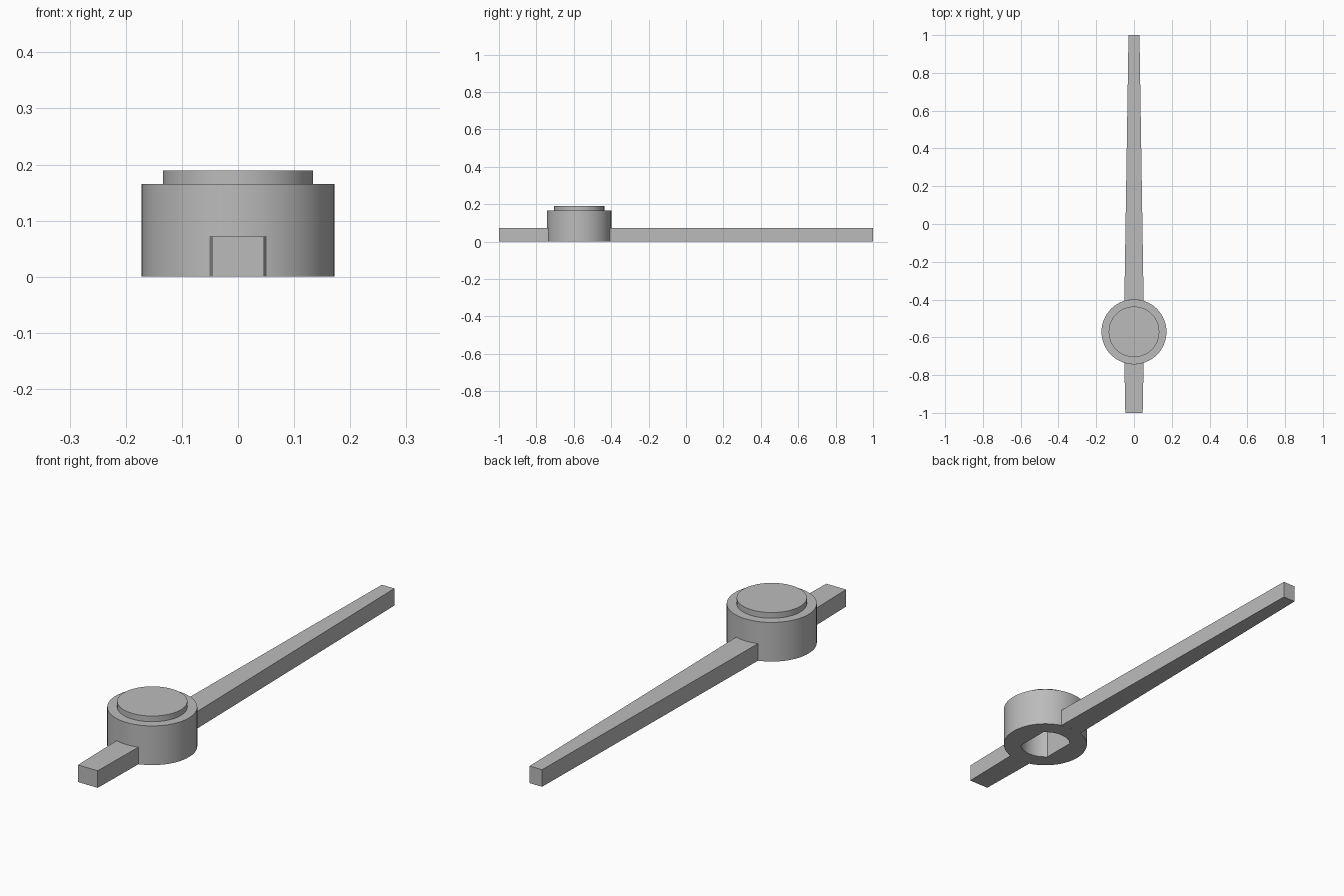
import bpy, bmesh, math

cube = bpy.data.objects.get("Cube")
if cube:
    bpy.data.objects.remove(cube, do_unlink=True)

HUB_Y, HUB_R, HUB_H = -0.571, 0.172, 0.165
ARM_H = 0.072
SIDES = 64

grey = bpy.data.materials.new("plain_grey")
grey.use_nodes = True
grey.diffuse_color = (0.5, 0.5, 0.5, 1)
grey.node_tree.nodes["Principled BSDF"].inputs["Base Color"].default_value = (0.5, 0.5, 0.5, 1)


def finish(name, bm):
    bmesh.ops.recalc_face_normals(bm, faces=bm.faces)
    mesh = bpy.data.meshes.new(name)
    bm.to_mesh(mesh)
    bm.free()
    mesh.materials.append(grey)
    obj = bpy.data.objects.new(name, mesh)
    bpy.context.collection.objects.link(obj)
    bpy.ops.object.select_all(action='DESELECT')
    obj.select_set(True)
    bpy.context.view_layer.objects.active = obj
    bpy.ops.object.shade_smooth_by_angle(angle=math.radians(30))


def stacked_rings(name, rings):
    """Skin (radius, height, flat half width) rings and cap both ends."""
    bm = bmesh.new()
    loops = []
    for r, z, flat in rings:
        loop = []
        for i in range(SIDES):
            a = 2 * math.pi * i / SIDES
            x = max(-flat, min(flat, r * math.cos(a)))
            loop.append(bm.verts.new((x, HUB_Y + r * math.sin(a), z)))
        loops.append(loop)
    for low, high in zip(loops, loops[1:]):
        for i in range(SIDES):
            j = (i + 1) % SIDES
            bm.faces.new((low[i], low[j], high[j], high[i]))
    bm.faces.new(loops[0])
    bm.faces.new(loops[-1])
    finish(name, bm)


def arm(name, end_y, end_half, root_half):
    """Tapered bar whose root follows the curve of the hub."""
    side = 1 if end_y > HUB_Y else -1
    points = [(end_half, end_y), (-end_half, end_y)]
    for i in range(9):
        x = root_half * (i / 4 - 1)
        points.append((x, HUB_Y + side * math.sqrt(HUB_R ** 2 - x ** 2)))
    bm = bmesh.new()
    face = bm.faces.new([bm.verts.new((x, y, 0)) for x, y in points])
    top = bmesh.ops.extrude_face_region(bm, geom=[face])["geom"]
    for v in top:
        if isinstance(v, bmesh.types.BMVert):
            v.co.z = ARM_H
    finish(name, bm)


# Hub with a blind shaft hole flattened on two sides
HOLE_R = 0.102
FLAT = HOLE_R * math.cos(math.pi / 4)
stacked_rings("hub", [(HOLE_R, 0.15, FLAT), (HOLE_R, 0, FLAT),
                      (HUB_R, 0, 1), (HUB_R, HUB_H, 1)])

# Raised disc on the hub
stacked_rings("hub_cap", [(0.134, HUB_H, 1), (0.134, 0.189, 1)])

# Long pointer and short counterweight tail
arm("pointer_arm", 1.0, 0.029, 0.051)
arm("tail_arm", -1.0, 0.046, 0.051)
